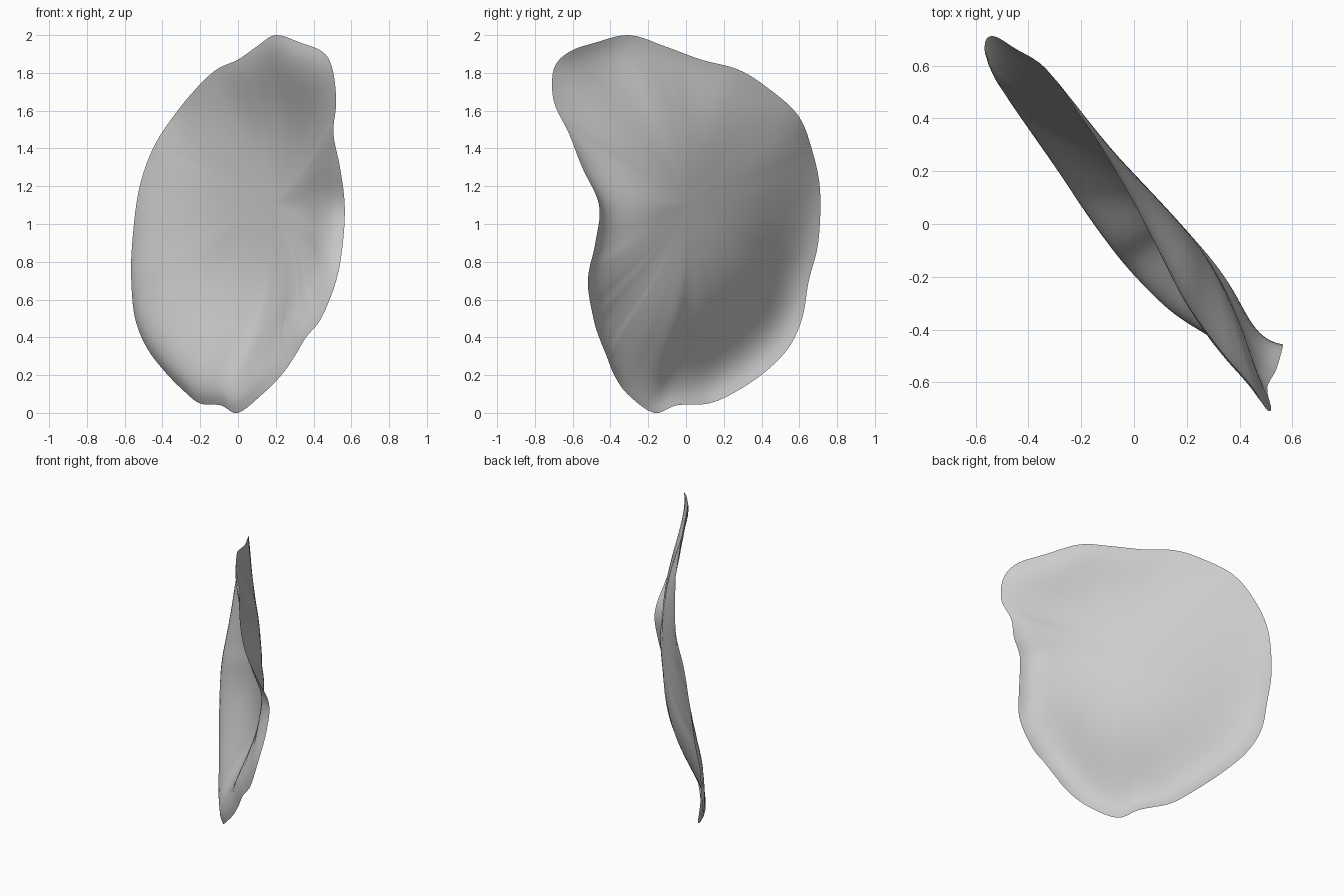
import bpy
import bmesh
from math import atan2, cos, pi, radians, sin
from mathutils import Vector

cube = bpy.data.objects.get("Cube")
if cube:
    bpy.data.objects.remove(cube, do_unlink=True)

# Local frame of the sheet: "along" runs across it, "out" is the bulging side
ANGLE = radians(35)
along = Vector((sin(ANGLE), -cos(ANGLE), 0))
out = Vector((cos(ANGLE), sin(ANGLE), 0))
up = Vector((0, 0, 1))

# Wavy rim, from the bottom tip up the right-hand lobe and around
rim_points = [
    (0, -.17, 0), (.13, -.31, .1), (.23, -.38, .2), (.3, -.42, .3),
    (.36, -.46, .4), (.44, -.49, .5), (.52, -.52, .7), (.555, -.48, .9),
    (.565, -.46, 1.1), (.54, -.55, 1.3), (.505, -.62, 1.48),
    (.52, -.7, 1.65), (.5, -.7, 1.82), (.45, -.62, 1.91),
    (.33, -.48, 1.96), (.2, -.3, 2), (.1, -.11, 1.94), (0, .08, 1.87),
    (-.11, .27, 1.82), (-.21, .42, 1.73), (-.335, .59, 1.58),
    (-.45, .665, 1.4), (-.525, .71, 1.18), (-.56, .7, .9),
    (-.565, .65, .7), (-.545, .615, .5), (-.48, .54, .34),
    (-.38, .41, .21), (-.28, .26, .11), (-.2, .12, .05), (-.09, -.05, .04),
]
# Depth of the dish halfway out and near the rim, at even angles from the right
dish_depths = [
    (.165, .15, 0), (.135, .07, 0), (.12, .005, 0), (.125, .045, 0),
    (.115, .08, 0), (.095, .07, 0), (.07, -.02, 0), (.06, -.095, 0),
    (.075, -.105, 0), (.1, -.085, 0), (.125, 0, 0), (.155, .11, 0),
]
CENTRE_ALONG, CENTRE_Z, CENTRE_DEPTH = .1, 1.1, .145
TILT = .12
RADII = (0, .45, .82, 1)
STEPS = 5
DEPTH_STEPS = 40
RINGS = 28


def closed_spline(points, steps):
    """Smooth closed curve through the points."""
    pts = [Vector(p) for p in points]
    n = len(pts)
    result = []
    for i in range(n):
        a, b, c, d = (pts[(i + k) % n] for k in (-1, 0, 1, 2))
        for j in range(steps):
            t = j / steps
            result.append(b + (c - a) * t / 2
                          + (a - b * 2.5 + c * 2 - d / 2) * t ** 2
                          + (b * 3 - c * 3 + d - a) * t ** 3 / 2)
    return result


def through_radii(values, radius):
    """Even polynomial that takes the given values at the set radii."""
    total = 0
    for i, value in enumerate(values):
        for j, node in enumerate(RADII):
            if j != i:
                value *= (radius ** 2 - node ** 2) / (RADII[i] ** 2 - node ** 2)
        total += value
    return total


depth_curve = closed_spline(dish_depths, DEPTH_STEPS)


def sheet_point(edge, radius):
    """Point between the dish centre and the rim, at a relative radius."""
    da = edge.dot(along) - CENTRE_ALONG
    dz = edge.z - CENTRE_Z
    turn = atan2(dz, da) / (2 * pi) % 1
    depths = depth_curve[int(turn * len(depth_curve)) % len(depth_curve)]
    slope = TILT * da
    values = [value - slope * node for value, node in
              zip((CENTRE_DEPTH, depths.x, depths.y, edge.dot(out)), RADII)]
    return (along * (CENTRE_ALONG + da * radius)
            + up * (CENTRE_Z + dz * radius)
            + out * (slope * radius + through_radii(values, radius)))


# Dished sheet, built as rings from the centre to the rim
rim = closed_spline(rim_points, STEPS)
bm = bmesh.new()
middle = bm.verts.new(sheet_point(rim[0], 0))
rings = [[bm.verts.new(sheet_point(edge, r / RINGS)) for edge in rim]
         for r in range(1, RINGS + 1)]
count = len(rim)
for i in range(count):
    j = (i + 1) % count
    bm.faces.new((middle, rings[0][i], rings[0][j]))
    for inner, outer in zip(rings, rings[1:]):
        bm.faces.new((inner[i], outer[i], outer[j], inner[j]))
bmesh.ops.recalc_face_normals(bm, faces=bm.faces[:])
for face in bm.faces:
    face.smooth = True

mesh = bpy.data.meshes.new("dished_sheet")
bm.to_mesh(mesh)
bm.free()
sheet = bpy.data.objects.new("dished_sheet", mesh)
bpy.context.collection.objects.link(sheet)

# Plain grey finish
grey = bpy.data.materials.new("light_grey")
grey.use_nodes = True
colour = (.6, .6, .6, 1)
grey.diffuse_color = colour
grey.node_tree.nodes["Principled BSDF"].inputs["Base Color"].default_value = colour
mesh.materials.append(grey)
